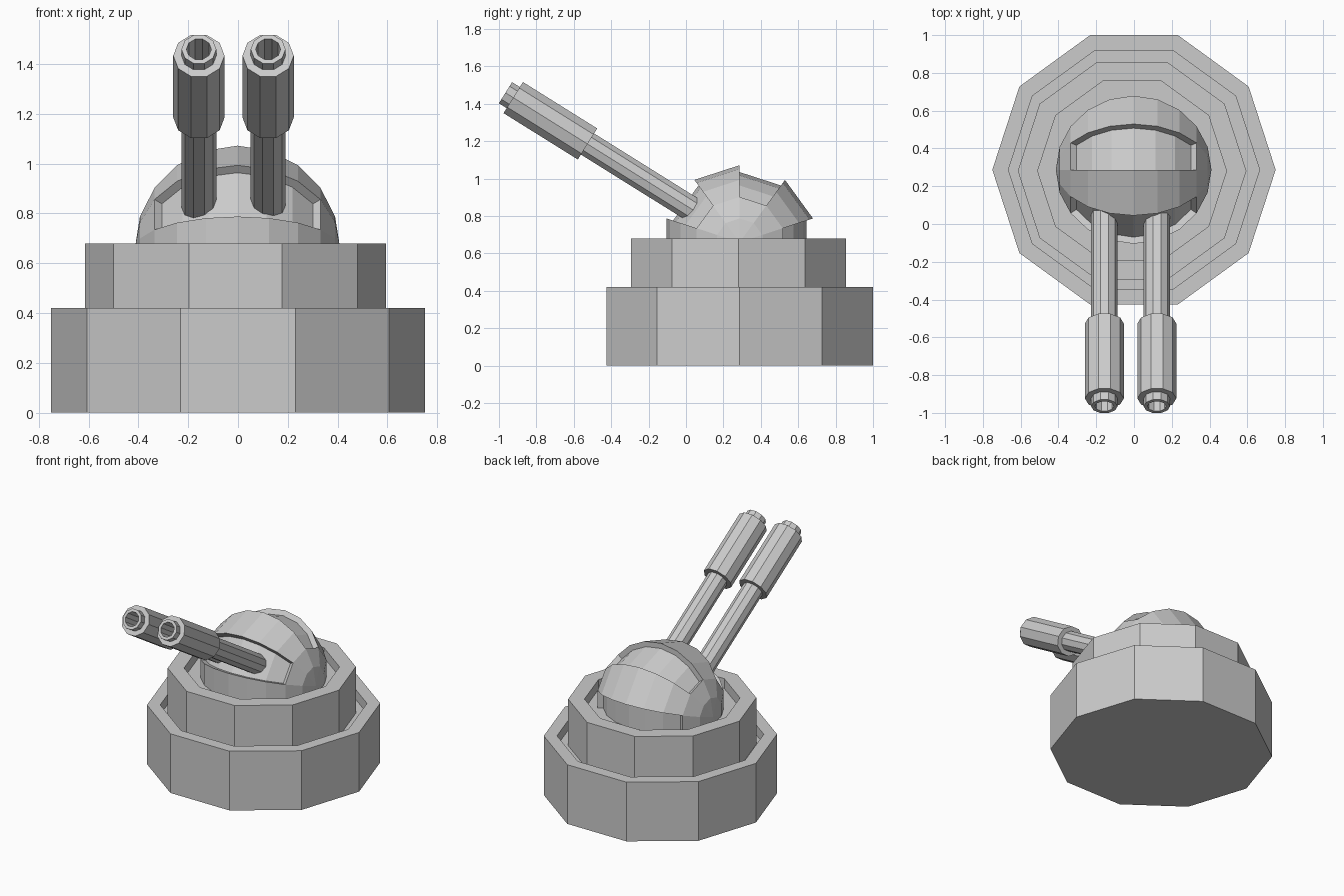
import bpy, bmesh
from math import sin, cos, pi, radians, atan2
from mathutils import Matrix, Vector

if "Cube" in bpy.data.objects:
    bpy.data.objects.remove(bpy.data.objects["Cube"])

SIDES = 10


def lathe(profile):
    """Revolve (radius, height) points around local z into a faceted solid."""
    bm = bmesh.new()
    rings = []
    for r, h in profile:
        if r < 1e-5:
            rings.append([bm.verts.new((0, 0, h))] * SIDES)
        else:
            rings.append([bm.verts.new((r * cos(2 * pi * i / SIDES),
                                        r * sin(2 * pi * i / SIDES), h))
                          for i in range(SIDES)])
    for a, b in zip(rings, rings[1:]):
        for i in range(SIDES):
            j = (i + 1) % SIDES
            quad = list(dict.fromkeys((a[i], a[j], b[j], b[i])))
            bm.faces.new(quad)
    bmesh.ops.recalc_face_normals(bm, faces=bm.faces)
    return bm


def finish(bm, name, matrix):
    mesh = bpy.data.meshes.new(name)
    bm.to_mesh(mesh)
    bm.free()
    ob = bpy.data.objects.new(name, mesh)
    ob.matrix_world = matrix
    bpy.context.collection.objects.link(ob)
    return ob


def tier(name, radius, inner, bottom, top, floor, centre):
    """Decagonal drum with a raised rim around a sunken floor."""
    profile = [(0, bottom), (radius, bottom), (radius, top),
               (inner, top), (inner, floor), (0, floor)]
    finish(lathe(profile), name, Matrix.Translation(centre))


# Stepped base
tier("lower_base", 0.75, 0.665, 0.0, 0.42, 0.35, (0, 0.287, 0))
tier("upper_base", 0.605, 0.50, 0.30, 0.68, 0.61, (-0.01, 0.281, 0))

# Dome: sphere with its poles on x, every other panel sunk inwards
R = 0.412
dome = lathe([(R * sin(pi * k / 10), R * cos(pi * k / 10)) for k in range(11)])
panels = {}
for f in dome.faces:
    c = f.calc_center_median()
    index = int((atan2(c.y, c.x) % (2 * pi)) / (2 * pi / SIDES))
    if index % 2 == 1 and abs(c.z) < R * cos(radians(36)):
        panels.setdefault(index, []).append(f)
for faces in panels.values():
    res = bmesh.ops.extrude_face_region(dome, geom=faces)
    verts = [g for g in res["geom"] if isinstance(g, bmesh.types.BMVert)]
    bmesh.ops.scale(dome, vec=Vector((0.91, 0.91, 0.91)), verts=verts)
    bmesh.ops.delete(dome, geom=faces, context='FACES')
bmesh.ops.recalc_face_normals(dome, faces=dome.faces)
# local x points up, local z points along +x
axes = Matrix(((0, 0, 1, 0), (0, 1, 0, 0), (1, 0, 0, 0), (0, 0, 0, 1)))
axes = Matrix.Rotation(pi / 2, 4, 'Y')
# local +x ends up pointing down; half a turn brings it up
axes = axes @ Matrix.Rotation(pi, 4, 'Z')
finish(dome, "turret_dome", Matrix.Translation((-0.002, 0.287, 0.66)) @ axes)

# Twin barrels with thick sleeves and hollow muzzles
barrel = [(0, 0), (0.07, 0), (0.07, 0.68), (0.103, 0.68), (0.103, 1.148),
          (0.07, 1.148), (0.07, 1.197), (0.05, 1.197), (0.05, 1.0), (0, 1.0)]
for name, x in (("left_barrel", -0.157), ("right_barrel", 0.121)):
    finish(lathe(barrel), name,
           Matrix.Translation((x, 0.05, 0.825)) @ Matrix.Rotation(radians(58), 4, 'X'))
